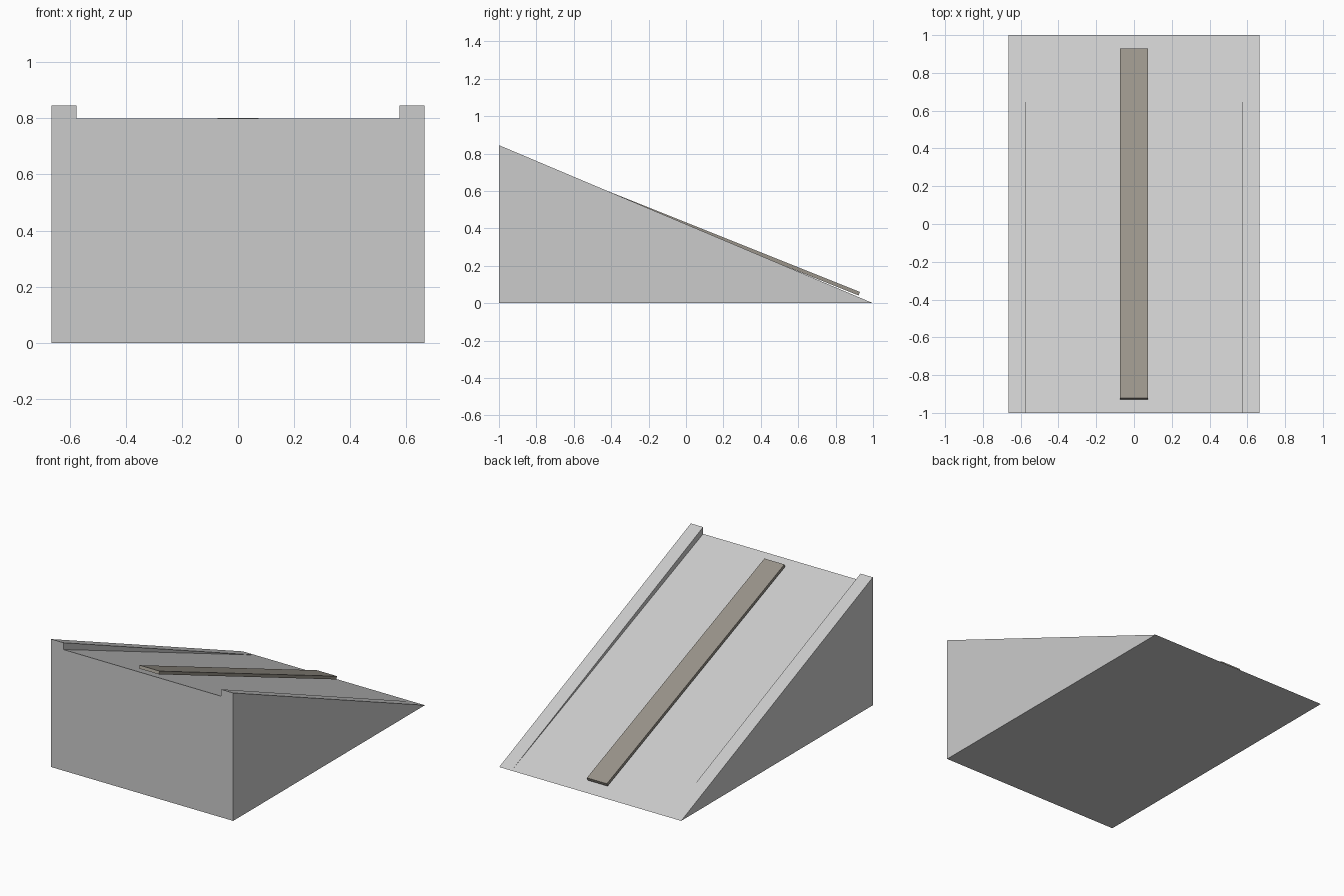
import bpy, bmesh, math
from mathutils import Matrix

cube = bpy.data.objects.get("Cube")
if cube:
    bpy.data.objects.remove(cube, do_unlink=True)


def material(name, rgb):
    mat = bpy.data.materials.new(name)
    mat.use_nodes = True
    color = (*rgb, 1)
    mat.diffuse_color = color
    mat.node_tree.nodes["Principled BSDF"].inputs["Base Color"].default_value = color
    return mat


def add_object(name, bm, mat):
    bmesh.ops.recalc_face_normals(bm, faces=bm.faces)
    mesh = bpy.data.meshes.new(name)
    bm.to_mesh(mesh)
    bm.free()
    mesh.materials.append(mat)
    obj = bpy.data.objects.new(name, mesh)
    bpy.context.collection.objects.link(obj)
    return obj


grey = material("light grey", (0.6, 0.6, 0.6))
taupe = material("warm taupe", (0.32, 0.295, 0.255))

half_width, rail_inner = 0.665, 0.575
deck_height, rail_height = 0.8, 0.845

# Ramp with raised side rails: the front outline tapers to a flat back edge
right_half = [(rail_inner, 0), (half_width, 0), (half_width, rail_height),
              (rail_inner, rail_height), (rail_inner, deck_height)]
outline = right_half + [(-x, z) for x, z in reversed(right_half)]
bm = bmesh.new()
front = [bm.verts.new((x, -1, z)) for x, z in outline]
back = [bm.verts.new((x, 1, 0)) for x, z in outline]
bm.faces.new(front)
for i in range(len(outline)):
    j = (i + 1) % len(outline)
    bm.faces.new((front[i], front[j], back[j], back[i]))
bmesh.ops.remove_doubles(bm, verts=bm.verts, dist=0.0001)
add_object("ramp", bm, grey)

# Centre strip: a thin board hovering just above the sloped deck
bm = bmesh.new()
bmesh.ops.create_cube(bm, size=1)
bmesh.ops.scale(bm, vec=(0.146, 1.995, 0.02), verts=bm.verts)
strip = add_object("centre_strip", bm, taupe)
slope = Matrix.Rotation(-math.atan2(deck_height, 2), 4, "X")
strip.matrix_world = (Matrix.Translation((0, 0, deck_height / 2)) @ slope
                      @ Matrix.Translation((0, -0.008, 0.02)))
